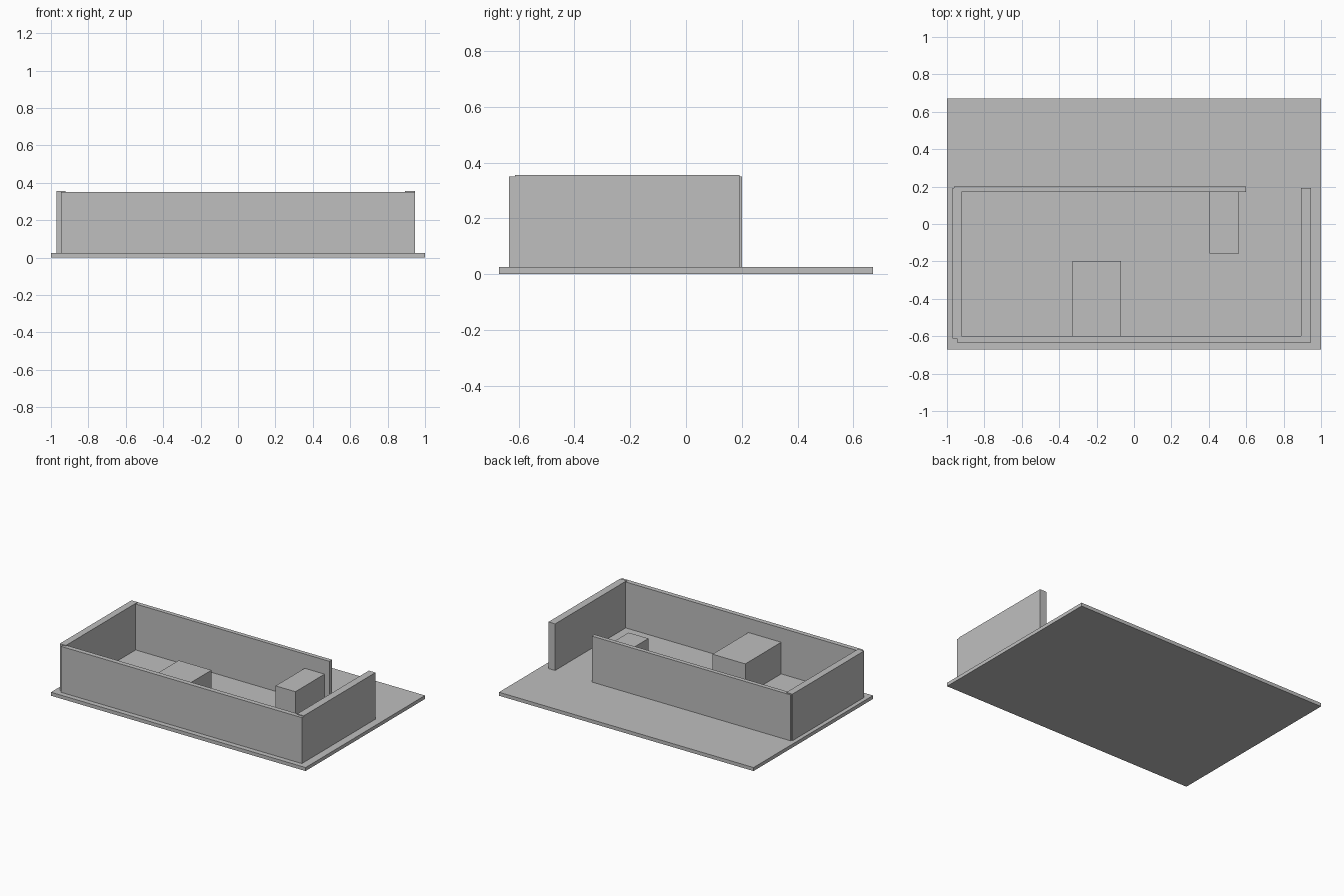
import bpy

cube = bpy.data.objects.get("Cube")
if cube:
    bpy.data.objects.remove(cube, do_unlink=True)

COLOUR = (0.52, 0.52, 0.52, 1.0)
grey = bpy.data.materials.new("plain_grey")
grey.use_nodes = True
grey.diffuse_color = COLOUR
grey.node_tree.nodes["Principled BSDF"].inputs["Base Color"].default_value = COLOUR


def box(name, x, y, z):
    """Box spanning the given (low, high) range on each axis."""
    spans = (x, y, z)
    bpy.ops.mesh.primitive_cube_add(size=1, location=[(a + b) / 2 for a, b in spans])
    obj = bpy.context.object
    obj.name = name
    obj.scale = [b - a for a, b in spans]
    bpy.ops.object.transform_apply(location=False, rotation=False, scale=True)
    obj.data.materials.append(grey)
    return obj


FLOOR = 0.025       # top of the ground slab
LONG_TOP = 0.351    # top of the front and back walls
SIDE_TOP = 0.356    # side walls stand slightly higher
BLOCK_TOP = 0.25    # top of the indoor blocks

# Ground slab
box("ground_slab", (-1, 1), (-0.67, 0.67), (0, FLOOR))

# Walls, with an opening at the back beside the right-hand end
box("front_wall", (-0.946, 0.946), (-0.634, -0.6), (FLOOR, LONG_TOP))
box("back_wall", (-0.963, 0.6), (0.17, 0.2), (FLOOR, LONG_TOP))
box("right_wall", (-0.971, -0.923), (-0.613, 0.192), (FLOOR, SIDE_TOP))
box("left_wall", (0.894, 0.946), (-0.613, 0.192), (FLOOR, SIDE_TOP))

# Furniture blocks standing against the walls
box("front_block", (-0.328, -0.07), (-0.6, -0.197), (FLOOR, BLOCK_TOP))
box("back_block", (0.405, 0.561), (-0.157, 0.17), (FLOOR, BLOCK_TOP))
